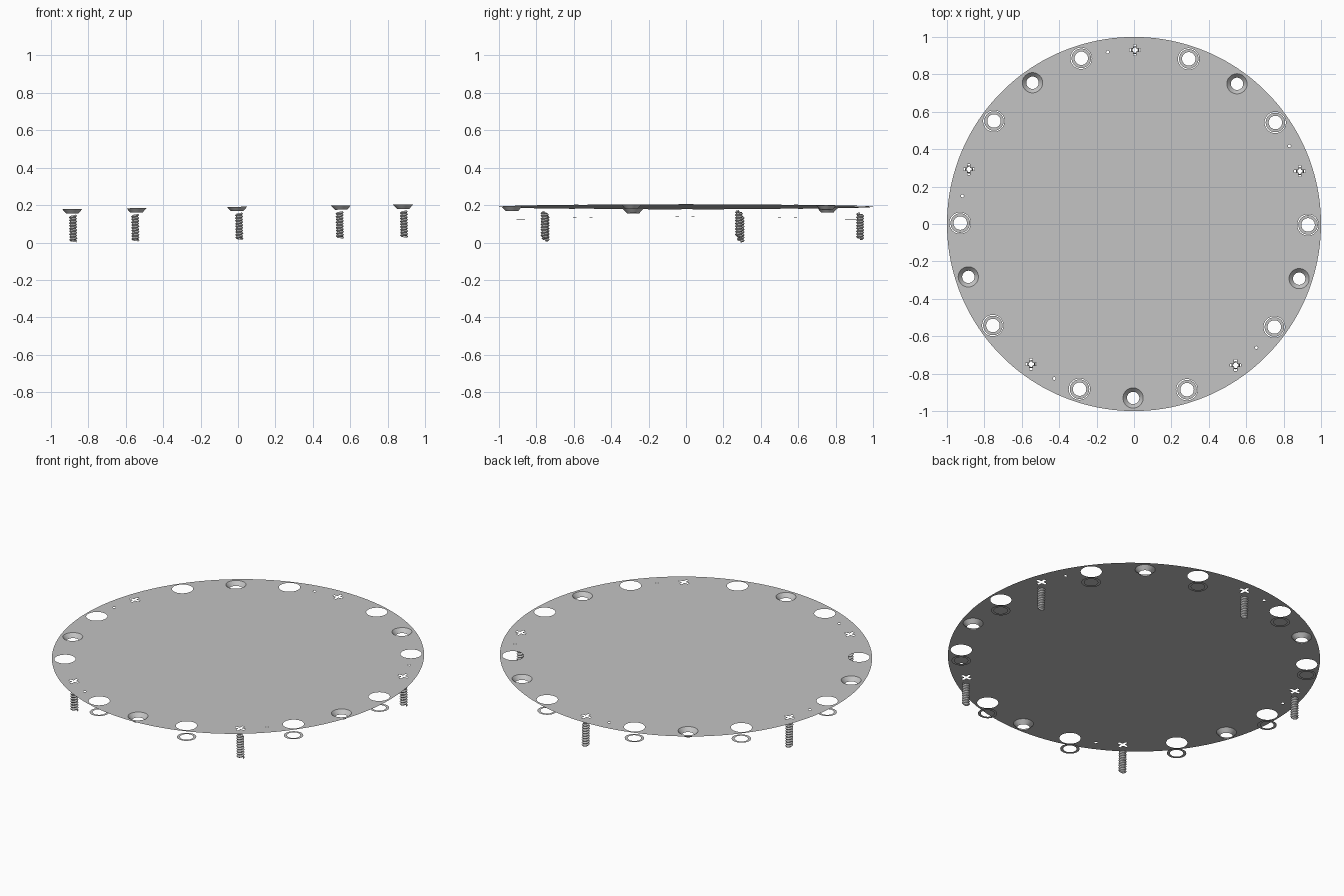
import bpy, bmesh
from math import sin, cos, pi, radians, atan
from mathutils import Matrix, Vector

cube = bpy.data.objects.get("Cube")
if cube:
    bpy.data.objects.remove(cube, do_unlink=True)

grey = bpy.data.materials.new("plain grey")
grey.use_nodes = True
colour = (0.55, 0.55, 0.55, 1)
grey.diffuse_color = colour
grey.node_tree.nodes["Principled BSDF"].inputs["Base Color"].default_value = colour

# The whole assembly leans slightly, rising toward +x
FRAME = Matrix.Translation((0, 0, 0.191)) @ Matrix.Rotation(-atan(0.0135), 4, 'Y')
RING = 0.93
TURN = -0.3


def spot(degrees):
    a = radians(degrees + TURN)
    return Vector((RING * cos(a), RING * sin(a), 0))


def circle(r, n, centre=Vector((0, 0, 0))):
    return [centre + Vector((r * cos(2 * pi * i / n), r * sin(2 * pi * i / n), 0))
            for i in range(n)]


def cross(length, w):
    """Outline of a plus-shaped slot."""
    arm = [Vector((length, -w, 0)), Vector((length, w, 0)), Vector((w, w, 0))]
    return [Matrix.Rotation(k * pi / 2, 3, 'Z') @ p for k in range(4) for p in arm]


def place(name, bm, location, smooth=False):
    mesh = bpy.data.meshes.new(name)
    bm.to_mesh(mesh)
    bm.free()
    mesh.materials.append(grey)
    for p in mesh.polygons:
        p.use_smooth = smooth
    ob = bpy.data.objects.new(name, mesh)
    bpy.context.collection.objects.link(ob)
    ob.matrix_world = FRAME @ Matrix.Translation(location)
    return ob


def sheet(name, loops, location):
    """Flat sheet filled between an outer outline and its holes."""
    bm = bmesh.new()
    for loop in loops:
        vs = [bm.verts.new(p) for p in loop]
        for a, b in zip(vs, vs[1:] + vs[:1]):
            bm.edges.new((a, b))
    bmesh.ops.triangle_fill(bm, use_beauty=True, edges=bm.edges[:], normal=(0, 0, 1))
    bm.normal_update()
    bmesh.ops.reverse_faces(bm, faces=[f for f in bm.faces if f.normal.z < 0])
    return place(name, bm, location)


def countersink(name, location, r_top, r_bottom, depth):
    bm = bmesh.new()
    n = 48
    top = [bm.verts.new(p) for p in circle(r_top, n)]
    low = [bm.verts.new(p) for p in circle(r_bottom, n, Vector((0, 0, -depth)))]
    for i in range(n):
        j = (i + 1) % n
        bm.faces.new((top[i], top[j], low[j], low[i]))
    return place(name, bm, location, True)


def screw_thread(name, location, r_in, r_out, pitch, turns):
    bm = bmesh.new()
    vs = [bm.verts.new(p) for p in
          ((r_in, 0, 0), (r_out, 0, pitch / 2), (r_in, 0, pitch))]
    bm.edges.new(vs[:2])
    bm.edges.new(vs[1:])
    ob = place(name, bm, location)
    mod = ob.modifiers.new("thread", 'SCREW')
    mod.axis = 'Z'
    mod.screw_offset = pitch
    mod.iterations = turns
    mod.steps = mod.render_steps = 20
    mod.use_normal_calculate = True
    mod.use_smooth_shade = False


screws = [18 + 72 * k for k in range(5)]
sinks = [54 + 72 * k for k in range(5)]
washers = [36 * k for k in range(10)]
pins = [27 + 72 * k for k in range(5)]

# Thin round plate with all its holes
outlines = [circle(1, 160)]
for angles, radius, n in ((screws, 0.044, 32), (sinks, 0.054, 48),
                          (washers, 0.057, 48), (pins, 0.008, 12)):
    outlines += [circle(radius, n, spot(a)) for a in angles]
sheet("plate", outlines, (0, 0, 0))

# Flush screw heads with cross slots, threaded shafts below
for a in screws:
    sheet("screw_head", [circle(0.044, 32), cross(0.03, 0.007)], spot(a))
    screw_thread("screw_shaft", spot(a) + Vector((0, 0, -0.179)),
                 0.015, 0.0215, 0.0149, 9)

# Open conical seats
for a in sinks:
    countersink("countersink", spot(a), 0.054, 0.033, 0.023)

# Flat washers hanging under the plain holes
for a in washers:
    sheet("washer", [circle(0.052, 48), circle(0.036, 48)],
          spot(a) + Vector((0, 0, -0.066)))
